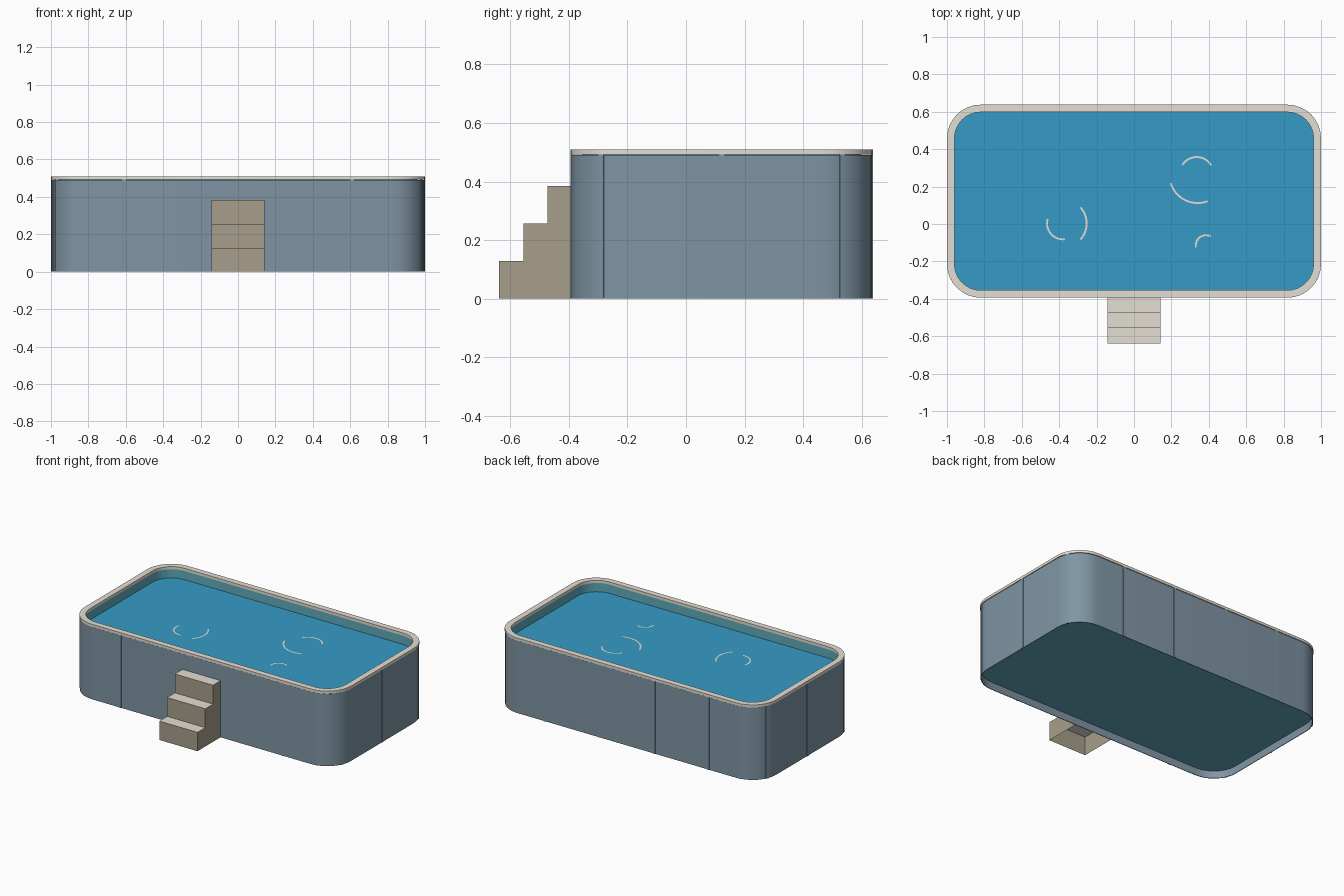
import bpy, bmesh, math
from mathutils import Matrix

old = bpy.data.objects.get("Cube")
if old:
    bpy.data.objects.remove(old, do_unlink=True)

CY = 0.122          # centre of the pool along y
HX, HY, R = 1.0, 0.516, 0.18   # outer rim half sizes and corner radius


def material(name, rgb):
    lin = [((c / 255 + 0.055) / 1.055) ** 2.4 for c in rgb] + [1]
    m = bpy.data.materials.new(name)
    m.use_nodes = True
    m.diffuse_color = lin
    bsdf = m.node_tree.nodes["Principled BSDF"]
    bsdf.inputs["Base Color"].default_value = lin
    bsdf.inputs["Roughness"].default_value = 0.8
    return m


wall_grey = material("wall blue grey", (127, 149, 164))
cream = material("cream", (228, 223, 211))
step_tan = material("step tan", (167, 159, 139))
liner_teal = material("liner teal", (96, 172, 188))
water_blue = material("water blue", (53, 155, 198))


def finish(bm, name, *mats, smooth=False):
    mesh = bpy.data.meshes.new(name)
    bm.to_mesh(mesh)
    bm.free()
    ob = bpy.data.objects.new(name, mesh)
    bpy.context.collection.objects.link(ob)
    for m in mats:
        mesh.materials.append(m)
    if smooth:
        bpy.ops.object.select_all(action='DESELECT')
        ob.select_set(True)
        bpy.context.view_layer.objects.active = ob
        bpy.ops.object.shade_smooth_by_angle(angle=math.radians(30))
    return ob


def ring(bm, inset, z, seg=8):
    """Rounded rectangle of vertices, inset from the outer rim."""
    r = R - inset
    verts = []
    for q, (sx, sy) in enumerate([(1, 1), (-1, 1), (-1, -1), (1, -1)]):
        for i in range(seg + 1):
            a = math.pi / 2 * (q + i / seg)
            verts.append(bm.verts.new((sx * (HX - R) + r * math.cos(a),
                                       CY + sy * (HY - R) + r * math.sin(a), z)))
    return verts


def bridge(bm, a, b):
    n = len(a)
    for i in range(n):
        j = (i + 1) % n
        bm.faces.new((a[i], a[j], b[j], b[i]))


def band(name, profile, mat):
    """Closed (inset, z) profile swept around the pool outline."""
    bm = bmesh.new()
    rings = [ring(bm, d, z) for d, z in profile]
    for a, b in zip(rings, rings[1:] + rings[:1]):
        bridge(bm, a, b)
    bmesh.ops.recalc_face_normals(bm, faces=bm.faces)
    return finish(bm, name, mat, smooth=True)


# Thin outer wall and top rim
WALL = 0.003
band("outer_wall", [(WALL, 0), (WALL, 0.49), (WALL + 0.004, 0.49), (WALL + 0.004, 0)], wall_grey)
band("top_rim", [(0, 0.492), (0, 0.51), (0.04, 0.51), (0.04, 0.492)], cream)

# Slim vertical seam strips joining the wall panels: (x, y, direction)
seams = [(x, CY + HY - WALL, 90) for x in (-0.61, -0.205, 0.205, 0.61)]
seams += [(x, CY - HY + WALL, 90) for x in (-0.61, 0.61)]
a = math.radians(25)
for s in (-1, 1):
    seams.append((s * (HX - WALL), CY, 0))
    for t in (-1, 1):
        seams.append((s * (HX - R + (R - WALL) * math.cos(a)),
                      CY + t * (HY - R + (R - WALL) * math.sin(a)), s * t * 25))
bm = bmesh.new()
for x, y, deg in seams:
    m = (Matrix.Translation((x, y, 0.246)) @ Matrix.Rotation(math.radians(deg), 4, 'Z')
         @ Matrix.Diagonal((0.006, 0.02, 0.492, 1)))
    # Each strip sits astride the wall, flush with the rim
    bmesh.ops.create_cube(bm, size=1, matrix=m)
finish(bm, "panel_seams", wall_grey)

# Liner walls with a floor reaching out to the wall
bm = bmesh.new()
low, high = ring(bm, 0.04, 0.05), ring(bm, 0.04, 0.492)
edge = ring(bm, 0.008, 0.05)
bridge(bm, high, low)
bridge(bm, low, edge)
bm.faces.new(low)
bmesh.ops.recalc_face_normals(bm, faces=bm.faces)
finish(bm, "liner", liner_teal, smooth=True)

# Water surface
bm = bmesh.new()
bm.faces.new(ring(bm, 0.04, 0.433))
finish(bm, "water", water_blue)

# Ripple arcs: centre x, centre y, radius, start and end angle
ripples = [(-0.38, 0.003, 0.085, 163, 277), (-0.38, 0.003, 0.127, -43, 43),
           (0.335, 0.268, 0.09, 30, 148), (0.34, 0.262, 0.15, 197, 291),
           (0.385, -0.115, 0.055, 62, 190)]
bm = bmesh.new()
for cx, cy, r, a0, a1 in ripples:
    prev = None
    for i in range(17):
        a = math.radians(a0 + (a1 - a0) * i / 16)
        pair = [bm.verts.new((cx + q * math.cos(a), cy + q * math.sin(a), 0.436))
                for q in (r - 0.005, r + 0.005)]
        if prev:
            bm.faces.new((prev[0], prev[1], pair[1], pair[0]))
        prev = pair
finish(bm, "ripples", cream)

# Entry steps: hollow stair with light treads
outline = [(-0.638, 0)]
for i in range(3):
    z = 0.128 * (i + 1)
    outline += [(-0.638 + 0.083 * i, z), (-0.638 + 0.083 * (i + 1), z)]
outline.append((-0.389, 0))
bm = bmesh.new()
left, right = [[bm.verts.new((x, y, z)) for y, z in outline] for x in (0.143, -0.143)]
bm.faces.new(left)
bm.faces.new(right)
for i in range(len(outline) - 2):
    bm.faces.new((left[i], left[i + 1], right[i + 1], right[i]))
bmesh.ops.recalc_face_normals(bm, faces=bm.faces)
for f in bm.faces:
    f.material_index = 1 if abs(f.normal.z) > 0.9 else 0
finish(bm, "steps", step_tan, cream)
